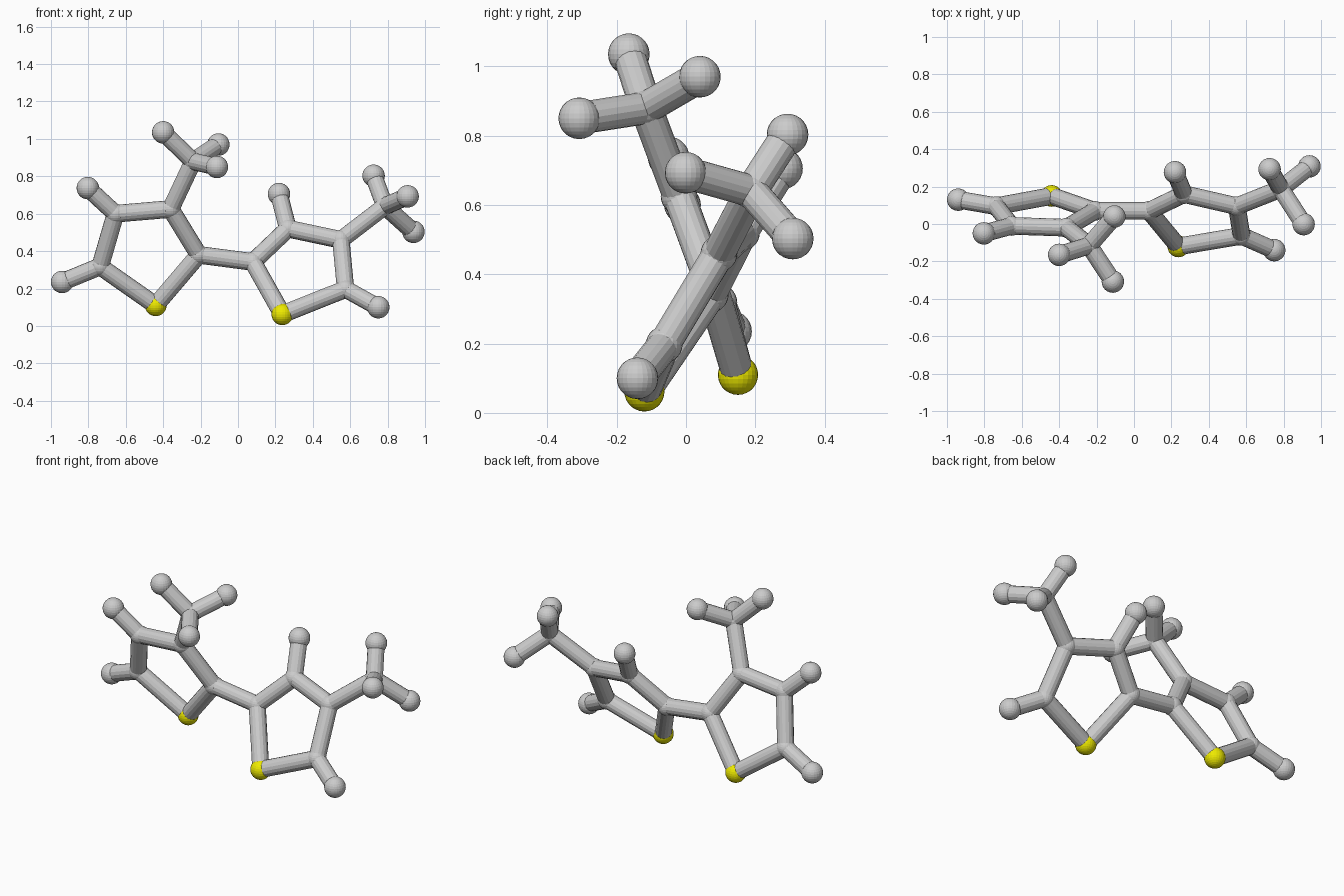
import bpy
from mathutils import Vector

if "Cube" in bpy.data.objects:
    bpy.data.objects.remove(bpy.data.objects["Cube"])

BOND_R = 0.047

# joint positions: name -> (x, y, z)
JOINTS = {
    # left ring
    "left_sulfur": (-0.44, 0.15, 0.11),
    "left_carbon_a": (-0.21, 0.07, 0.38),
    "left_carbon_b": (-0.36, -0.02, 0.625),
    "left_carbon_c": (-0.655, -0.01, 0.60),
    "left_carbon_d": (-0.737, 0.095, 0.318),
    "left_hydrogen_c": (-0.803, -0.05, 0.737),
    "left_hydrogen_d": (-0.94, 0.13, 0.235),
    # left methyl
    "left_carbon_methyl": (-0.24, -0.115, 0.88),
    "left_hydrogen_m1": (-0.40, -0.165, 1.035),
    "left_hydrogen_m2": (-0.105, 0.04, 0.97),
    "left_hydrogen_m3": (-0.113, -0.308, 0.85),
    # right ring
    "right_sulfur": (0.237, -0.12, 0.062),
    "right_carbon_a": (0.08, 0.07, 0.342),
    "right_carbon_b": (0.267, 0.16, 0.52),
    "right_carbon_c": (0.55, 0.095, 0.46),
    "right_carbon_d": (0.575, -0.063, 0.197),
    "right_hydrogen_b": (0.219, 0.277, 0.705),
    "right_hydrogen_d": (0.75, -0.14, 0.10),
    # right methyl
    "right_carbon_methyl": (0.785, 0.188, 0.64),
    "right_hydrogen_m1": (0.725, 0.293, 0.803),
    "right_hydrogen_m2": (0.907, -0.001, 0.693),
    "right_hydrogen_m3": (0.938, 0.308, 0.503),
}
RADII = {"hydrogen": 0.06, "sulfur": 0.058, "carbon": 0.053}

yellow = bpy.data.materials.new("yellow")
yellow.diffuse_color = (0.85, 0.82, 0.0, 1)
yellow.use_nodes = True
yellow.node_tree.nodes["Principled BSDF"].inputs["Base Color"].default_value = yellow.diffuse_color


def ball(name, pos):
    kind = name.split("_")[1]
    bpy.ops.mesh.primitive_uv_sphere_add(segments=24, ring_count=14,
                                         radius=RADII[kind], location=pos)
    ob = bpy.context.object
    ob.name = name
    if kind == "sulfur":
        ob.data.materials.append(yellow)


def rod(a, b):
    p, q = Vector(JOINTS[a]), Vector(JOINTS[b])
    d = q - p
    bpy.ops.mesh.primitive_cylinder_add(vertices=16, radius=BOND_R,
                                        depth=d.length, location=(p + q) / 2)
    ob = bpy.context.object
    ob.rotation_euler = d.to_track_quat('Z', 'Y').to_euler()
    ob.name = "bond_" + a + "_" + b


for name, pos in JOINTS.items():
    ball(name, pos)

# rings and methyl groups on each side
for side, arm in (("left_", "carbon_b"), ("right_", "carbon_c")):
    ring = ["sulfur", "carbon_a", "carbon_b", "carbon_c", "carbon_d"]
    for i in range(5):
        rod(side + ring[i], side + ring[(i + 1) % 5])
    rod(side + arm, side + "carbon_methyl")
    for k in "123":
        rod(side + "carbon_methyl", side + "hydrogen_m" + k)
    # ring hydrogens
    for k in "bcd":
        if side + "hydrogen_" + k in JOINTS:
            rod(side + "carbon_" + k, side + "hydrogen_" + k)

# bridge between the rings
rod("left_carbon_a", "right_carbon_a")
